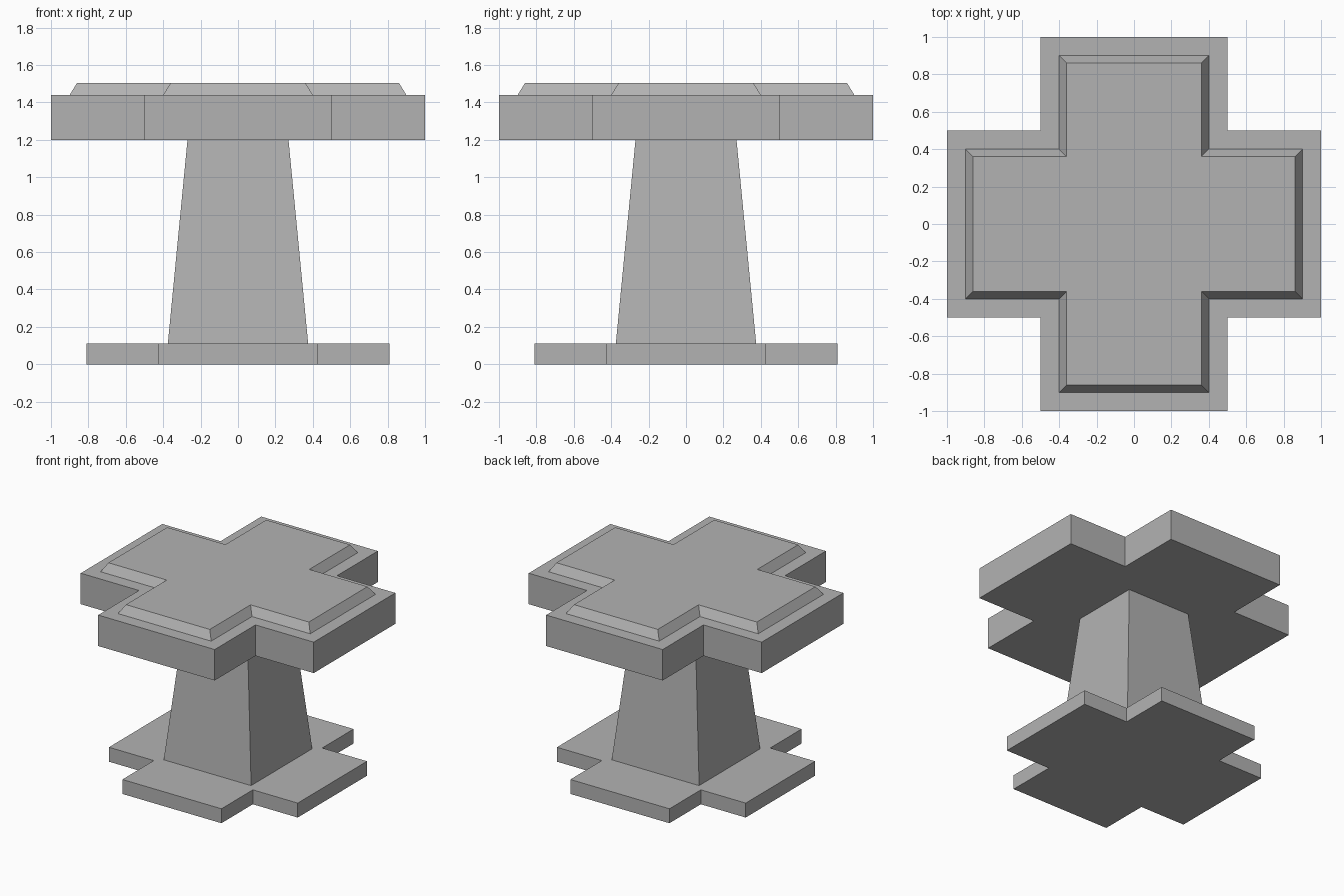
import bpy

if "Cube" in bpy.data.objects:
    bpy.data.objects.remove(bpy.data.objects["Cube"])

# Darker grey shared by all parts
grey = bpy.data.materials.new("dark_grey")
grey.diffuse_color = (0.45, 0.45, 0.45, 1)
grey.use_nodes = True
grey.node_tree.nodes["Principled BSDF"].inputs["Base Color"].default_value = grey.diffuse_color


def cross(reach, arm):
    """Counter-clockwise outline of a plus shape."""
    quarter = [(reach, -arm), (reach, arm), (arm, arm)]
    points = []
    for _ in range(4):
        points += quarter
        quarter = [(-y, x) for x, y in quarter]
    return points


def square(half):
    return [(half, -half), (half, half), (-half, half), (-half, -half)]


def loft(name, rings):
    """Capped solid through a stack of (outline, height) rings."""
    n = len(rings[0][0])
    verts = [(x, y, z) for outline, z in rings for x, y in outline]
    faces = [tuple(reversed(range(n))), tuple(range(len(verts) - n, len(verts)))]
    for r in range(len(rings) - 1):
        a, b = r * n, (r + 1) * n
        for i in range(n):
            j = (i + 1) % n
            faces.append((a + i, a + j, b + j, b + i))
    mesh = bpy.data.meshes.new(name)
    mesh.from_pydata(verts, [], faces)
    mesh.update()
    mesh.materials.append(grey)
    obj = bpy.data.objects.new(name, mesh)
    bpy.context.collection.objects.link(obj)
    return obj


# Cross-shaped foot plate
loft("base", [(cross(0.81, 0.425), 0), (cross(0.81, 0.425), 0.112)])

# Tapered square pillar
loft("pillar", [(square(0.375), 0.112), (square(0.27), 1.2)])

# Cross-shaped slab with a raised, chamfered panel
loft("top_slab", [
    (cross(1.0, 0.5), 1.2),
    (cross(1.0, 0.5), 1.44),
    (cross(0.9, 0.4), 1.44),
    (cross(0.86, 0.36), 1.505),
])
